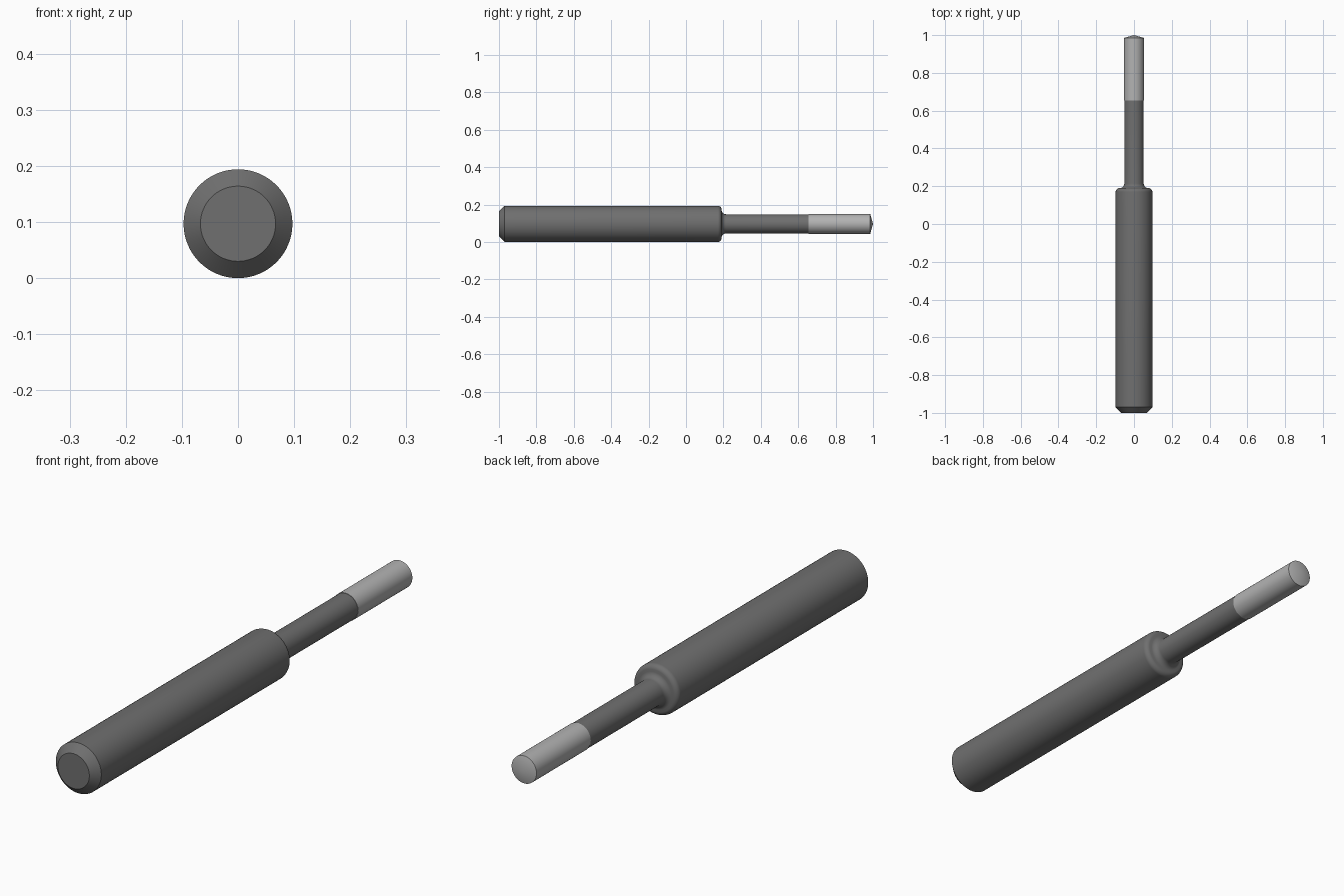
import bpy, bmesh, math

if "Cube" in bpy.data.objects:
    bpy.data.objects.remove(bpy.data.objects["Cube"])

AXIS_Z = 0.097
SIDES = 64


def lathe(name, profile, grey):
    """Spin (radius, y) points round the long axis; radius 0 makes a pole."""
    bm = bmesh.new()
    rings = []
    for r, y in profile:
        if r == 0:
            rings.append([bm.verts.new((0, y, AXIS_Z))])
        else:
            angles = [2 * math.pi * i / SIDES for i in range(SIDES)]
            rings.append([bm.verts.new((r * math.cos(a), y, AXIS_Z + r * math.sin(a))) for a in angles])
    for a, b in zip(rings, rings[1:]):
        for i in range(SIDES):
            j = (i + 1) % SIDES
            if len(a) == 1:
                bm.faces.new((a[0], b[i], b[j]))
            elif len(b) == 1:
                bm.faces.new((a[i], b[0], a[j]))
            else:
                bm.faces.new((a[i], b[i], b[j], a[j]))
    bmesh.ops.recalc_face_normals(bm, faces=bm.faces)
    if sum(f.normal.y * f.calc_area() for f in bm.faces if len(f.verts) == 3) * (1 if profile[-1][0] == 0 else -1) < 0:
        bmesh.ops.reverse_faces(bm, faces=bm.faces)
    mesh = bpy.data.meshes.new(name)
    bm.to_mesh(mesh)
    bm.free()
    mat = bpy.data.materials.new(name + "_metal")
    mat.diffuse_color = (grey, grey, grey, 1)
    mat.use_nodes = True
    mat.node_tree.nodes["Principled BSDF"].inputs["Base Color"].default_value = mat.diffuse_color
    mesh.materials.append(mat)
    obj = bpy.data.objects.new(name, mesh)
    bpy.context.collection.objects.link(obj)
    bpy.ops.object.select_all(action='DESELECT')
    obj.select_set(True)
    bpy.context.view_layer.objects.active = obj
    bpy.ops.object.shade_smooth_by_angle(angle=math.radians(30))
    return obj


def arc(cr, cy, rad, start, end, steps=8):
    """Profile arc; angle 90 points outward, 0 points toward the tip."""
    points = []
    for i in range(steps + 1):
        a = math.radians(start + (end - start) * i / steps)
        points.append((cr + rad * math.sin(a), cy + rad * math.cos(a)))
    return points


# Shank: chamfered end, rounded shoulder, then a fillet into the slim neck
shank = [(0, -1), (0.067, -1), (0.097, -0.97)]
shank += arc(0.077, 0.17, 0.02, 90, 10)
shank += arc(0.0755, 0.214, 0.024, 190, 270)
shank += [(0.0515, 0.655)]
lathe("shank_and_neck", shank, 0.16)

# Cutting tip: slightly wider than the neck, with a shallow cone end
tip = [(0.0515, 0.655), (0.053, 0.655), (0.053, 0.985), (0, 1.0)]
lathe("cutting_tip", tip, 0.45)
